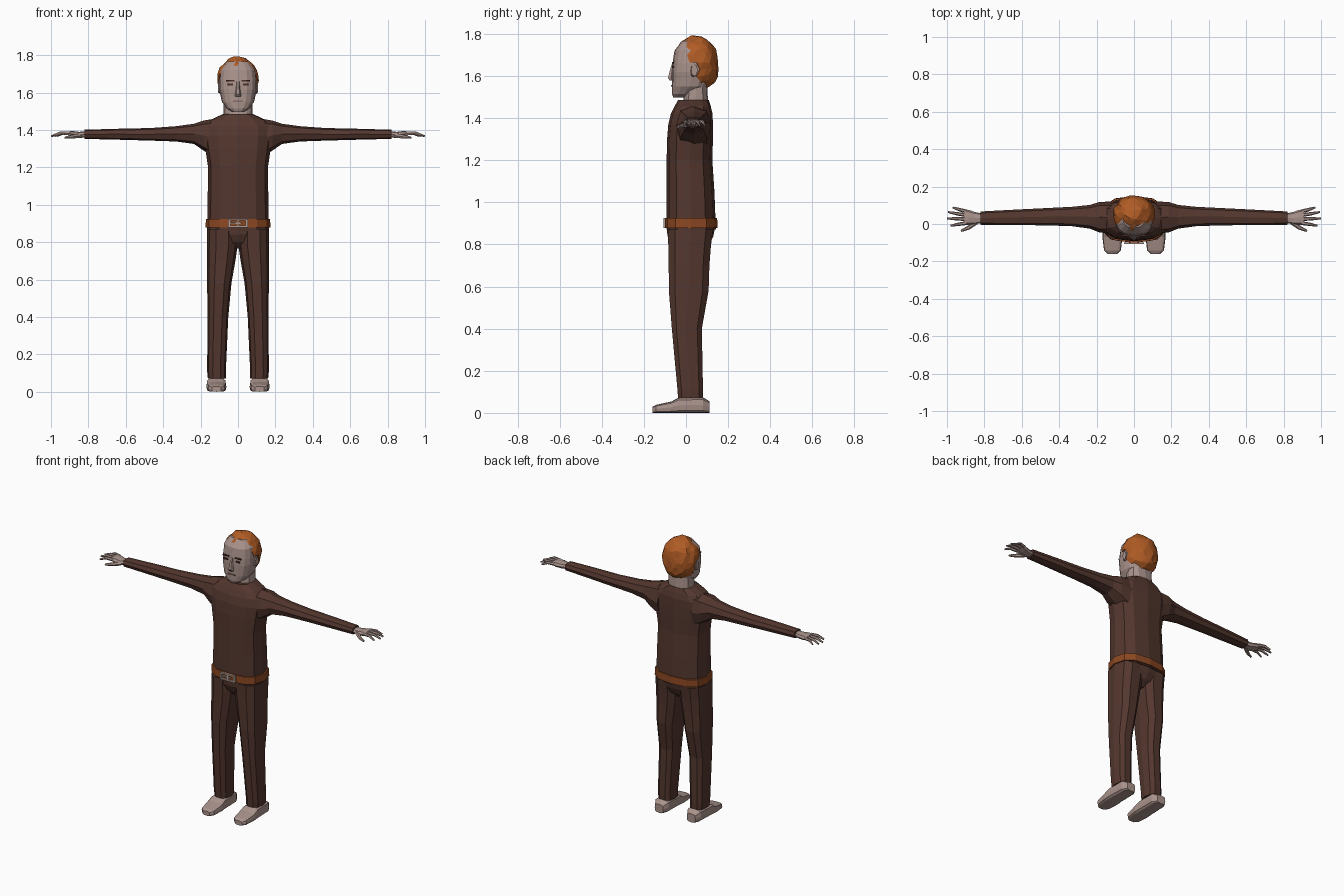
import bpy, bmesh, math, random
from mathutils import Vector

if "Cube" in bpy.data.objects:
    bpy.data.objects.remove(bpy.data.objects["Cube"])

random.seed(4)


def material(name, rgb):
    m = bpy.data.materials.new(name)
    m.diffuse_color = (*rgb, 1)
    m.use_nodes = True
    m.node_tree.nodes["Principled BSDF"].inputs["Base Color"].default_value = m.diffuse_color
    return m


CLOTH = material("dark brown cloth", (0.088, 0.038, 0.028))
SKIN = material("skin", (0.40, 0.29, 0.26))
HAIR = material("ginger hair", (0.43, 0.105, 0.018))
LEATHER = material("belt leather", (0.26, 0.064, 0.016))
METAL = material("buckle metal", (0.46, 0.33, 0.28))
DARK = material("dark features", (0.07, 0.03, 0.022))
LIPS = material("lips", (0.25, 0.15, 0.13))


def finish(name, bm, mat, mirror=False):
    bmesh.ops.recalc_face_normals(bm, faces=bm.faces)
    me = bpy.data.meshes.new(name)
    bm.to_mesh(me)
    bm.free()
    me.materials.append(mat)
    ob = bpy.data.objects.new(name, me)
    bpy.context.collection.objects.link(ob)
    if mirror:
        ob.modifiers.new("Mirror", 'MIRROR').use_mirror_merge = False
    return ob


def skin_rings(bm, rings):
    """Bridge equal-sized loops of points and cap both ends."""
    loops = [[bm.verts.new(p) for p in r] for r in rings]
    n = len(loops[0])
    for a, b in zip(loops, loops[1:]):
        for i in range(n):
            bm.faces.new((a[i], a[(i + 1) % n], b[(i + 1) % n], b[i]))
    bm.faces.new(loops[0])
    bm.faces.new(loops[-1])


def loft(name, rings, mat, n=12, e=2.6, axis='z', mirror=False):
    """Rings are (t, u0, u1, v0, v1): bounds of a rounded box section at t."""
    bm = bmesh.new()
    pts = []
    for t, u0, u1, v0, v1 in rings:
        loop = []
        for i in range(n):
            a = 2 * math.pi * i / n
            c, s = math.cos(a), math.sin(a)
            u = (u0 + u1) / 2 + (u1 - u0) / 2 * math.copysign(abs(c) ** (2 / e), c)
            v = (v0 + v1) / 2 + (v1 - v0) / 2 * math.copysign(abs(s) ** (2 / e), s)
            loop.append({'z': (u, v, t), 'x': (t, u, v), 'y': (u, t, v)}[axis])
        pts.append(loop)
    skin_rings(bm, pts)
    return finish(name, bm, mat, mirror)


def tube(name, path, radii, mat, n=6):
    """Tapered finger along a path running mostly in x."""
    bm = bmesh.new()
    rings = []
    for i, p in enumerate(path):
        d = Vector(path[min(i + 1, len(path) - 1)]) - Vector(path[max(i - 1, 0)])
        side = d.cross(Vector((0, 0, 1))).normalized()
        up = side.cross(d).normalized()
        rings.append([Vector(p) + radii[i] * (side * math.cos(2 * math.pi * k / n)
                      + up * math.sin(2 * math.pi * k / n)) for k in range(n)])
    skin_rings(bm, rings)
    return finish(name, bm, mat, True)


def box(name, x0, x1, y0, y1, z0, z1, mat, mirror=False):
    bm = bmesh.new()
    skin_rings(bm, [[(x0, y0, z), (x1, y0, z), (x1, y1, z), (x0, y1, z)] for z in (z0, z1)])
    return finish(name, bm, mat, mirror)


# Shirt body and sleeves
loft("shirt", [(0.87, -.165, .165, -.093, .142), (1.05, -.162, .162, -.092, .135),
               (1.2, -.16, .16, -.092, .125), (1.3, -.175, .175, -.09, .128),
               (1.37, -.185, .185, -.084, .128), (1.42, -.18, .18, -.072, .126),
               (1.455, -.145, .145, -.055, .118), (1.485, -.08, .08, -.038, .108)], CLOTH)
loft("sleeve", [(0.12, -.05, .12, 1.25, 1.46), (0.185, -.045, .118, 1.29, 1.45),
                (0.235, -.025, .102, 1.325, 1.433), (0.33, -.012, .092, 1.338, 1.42),
                (0.47, -.007, .085, 1.343, 1.41), (0.65, -.006, .076, 1.348, 1.406),
                (0.82, -.004, .067, 1.352, 1.401)], CLOTH, n=8, axis='x', mirror=True)

# Trousers
loft("trouser_leg", [(0.07, .065, .161, -.04, .082), (0.11, .065, .165, -.043, .083),
                     (0.4, .052, .163, -.07, .078), (0.58, .035, .165, -.085, .111),
                     (0.7, .014, .166, -.086, .115), (0.79, .001, .166, -.088, .122),
                     (0.87, 0, .166, -.09, .132)], CLOTH, n=10, mirror=True)
loft("trouser_seat", [(0.765, -.09, .09, -.035, .07), (0.80, -.14, .14, -.07, .112),
                      (0.84, -.164, .164, -.088, .13), (0.9, -.167, .167, -.093, .142)], CLOTH)

# Belt and open buckle
loft("belt", [(0.878, -.173, .173, -.101, .15), (0.925, -.172, .172, -.1, .148)], LEATHER)
for i, x in enumerate((-.047, 0, .047)):
    box(f"buckle_post_{i}", x - .006, x + .006, -.108, -.098, .88, .924, METAL)
for i, z in enumerate((.884, .920)):
    box(f"buckle_rail_{i}", -.053, .053, -.108, -.098, z - .005, z + .005, METAL)
box("buckle_prong", -.045, .02, -.107, -.099, .898, .906, METAL)

# Bare feet
loft("foot", [(-.16, .09, .14, 0, .028), (-.142, .07, .16, 0, .038), (-.07, .062, .169, 0, .054),
              (-.035, .064, .168, 0, .072), (.08, .066, .164, 0, .074), (.112, .085, .145, 0, .055)],
     SKIN, e=4, axis='y', mirror=True)

# Hands
loft("palm", [(0.81, .006, .056, 1.36, 1.392), (0.85, -.002, .064, 1.357, 1.39),
              (0.885, -.005, .076, 1.362, 1.394), (0.91, -.004, .077, 1.37, 1.392)],
     SKIN, n=8, axis='x', mirror=True)
for i, (y0, y1, tip) in enumerate([(.067, .088, .968), (.047, .064, .994),
                                   (.026, .03, .999), (.005, -.009, .98)]):
    tube(f"finger_{i}", [(.895, y0, 1.381), (.895 + (tip - .895) * .55, (y0 + y1) / 2, 1.383),
                         (tip, y1, 1.367)], (.0105, .009, .005), SKIN)
tube("thumb", [(.845, .01, 1.37), (.885, -.02, 1.364), (.925, -.037, 1.358)],
     (.014, .011, .006), SKIN)

# Neck, head and face
loft("neck", [(1.46, -.078, .078, -.015, .106), (1.56, -.076, .076, -.005, .1)], SKIN)
loft("head", [(1.497, -.032, .032, -.06, .01), (1.515, -.06, .06, -.066, .05),
              (1.55, -.086, .086, -.067, .1), (1.62, -.101, .101, -.067, .125),
              (1.66, -.102, .102, -.064, .135), (1.72, -.095, .095, -.055, .13),
              (1.765, -.06, .06, -.02, .1)], SKIN, n=16)
loft("nose", [(1.578, -.017, .017, -.078, -.055), (1.59, -.016, .016, -.087, -.055),
              (1.625, -.01, .01, -.078, -.055), (1.66, -.009, .009, -.067, -.05)], SKIN, n=6)
box("eye", .028, .056, -.067, -.058, 1.637, 1.647, DARK, True)
box("eyebrow", .02, .064, -.066, -.057, 1.66, 1.667, DARK, True)
box("mouth", -.026, .026, -.071, -.062, 1.55, 1.556, LIPS)
loft("ear", [(.095, .02, .05, 1.595, 1.65), (.108, .025, .055, 1.6, 1.655)],
     SKIN, n=8, axis='x', mirror=True)

# Hair: faceted, tousled cap with the face opening cut away
bm = bmesh.new()
bmesh.ops.create_icosphere(bm, subdivisions=3, radius=1)
for v in bm.verts:
    x, y, z = v.co
    f = 1 + random.uniform(-.035, .045)
    if z < 0:                       # fuller at the nape
        k = (1 - abs(z) ** 3.5) ** .5 / max((1 - z * z) ** .5, .05)
        x, y = x * k * (1 + .12 * z), y * k
    v.co = (x * .111 * f, .049 + y * .105 * f, 1.665 + z * .127 * f)


def bare(c):
    if c.y > .06:
        return c.z < 1.545
    limit = 1.705 if c.y < -.01 else 1.705 - (c.y + .01) * .8
    return c.z < limit


bmesh.ops.delete(bm, geom=[f for f in bm.faces if bare(f.calc_center_median())], context='FACES')
hair = finish("hair", bm, HAIR)
solid = hair.modifiers.new("Thickness", 'SOLIDIFY')
solid.thickness = .012
solid.offset = -1
